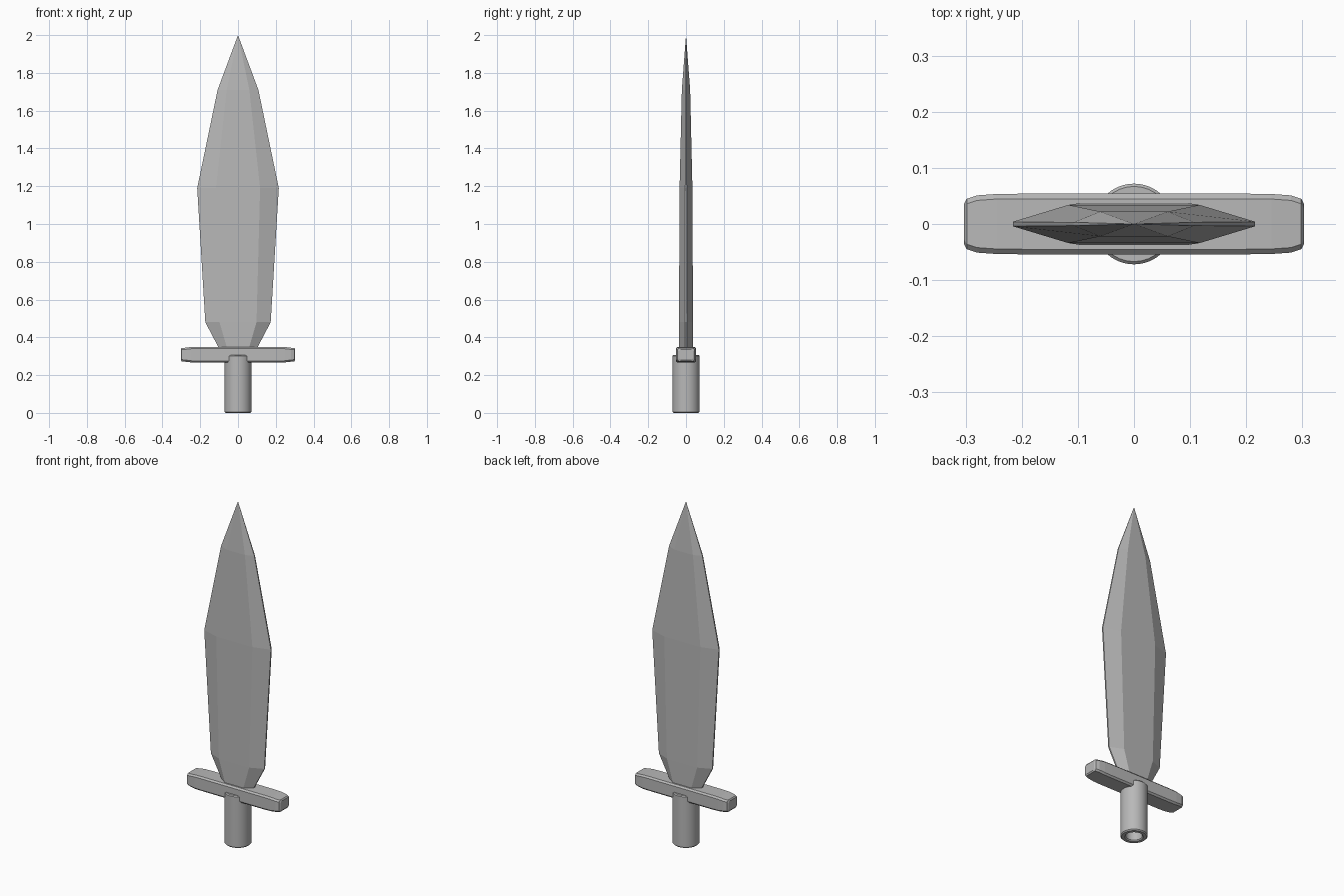
import bpy, bmesh, math

if "Cube" in bpy.data.objects:
    bpy.data.objects.remove(bpy.data.objects["Cube"])

steel = bpy.data.materials.new("grey_steel")
steel.diffuse_color = (0.48, 0.48, 0.48, 1)
steel.use_nodes = True
steel.node_tree.nodes["Principled BSDF"].inputs["Base Color"].default_value = steel.diffuse_color


def loft(name, rings, smooth=False):
    """Skin a list of equal-length point rings and cap both ends."""
    bm = bmesh.new()
    loops = [[bm.verts.new(p) for p in ring] for ring in rings]
    n = len(loops[0])
    for a, b in zip(loops, loops[1:]):
        for i in range(n):
            j = (i + 1) % n
            bm.faces.new((a[i], a[j], b[j], b[i]))
    bm.faces.new(loops[0])
    bm.faces.new(loops[-1])
    bmesh.ops.remove_doubles(bm, verts=bm.verts, dist=0.0002)
    bmesh.ops.recalc_face_normals(bm, faces=bm.faces)
    me = bpy.data.meshes.new(name)
    bm.to_mesh(me)
    bm.free()
    me.materials.append(steel)
    ob = bpy.data.objects.new(name, me)
    bpy.context.collection.objects.link(ob)
    if smooth:
        bpy.ops.object.select_all(action='DESELECT')
        ob.select_set(True)
        bpy.context.view_layer.objects.active = ob
        bpy.ops.object.shade_smooth_by_angle(angle=math.radians(30))
    return ob


# blade: flattened hexagon with blunt edges; z, half width, flat half width, half thickness, edge
def blade_ring(z, w, f, t, e):
    return [(w, -e, z), (w, e, z), (f, t, z), (-f, t, z),
            (-w, e, z), (-w, -e, z), (-f, -t, z), (f, -t, z)]


loft("blade", [blade_ring(*s) for s in (
    (0.32, 0.09, 0.055, 0.034, 0.004),
    (0.35, 0.105, 0.06, 0.036, 0.004),
    (0.48, 0.173, 0.098, 0.037, 0.004),
    (1.19, 0.216, 0.117, 0.034, 0.004),
    (1.71, 0.108, 0.06, 0.022, 0.003),
    (2.00, 0.00005, 0.00005, 0.00005, 0.00005))])


# crossguard: chamfered bar that narrows at both ends
def guard_ring(x, hy, hz, c=0.009, zc=0.308):
    return [(x, y, zc + z) for y, z in (
        (hy, hz - c), (hy - c, hz), (c - hy, hz), (-hy, hz - c),
        (-hy, c - hz), (c - hy, -hz), (hy - c, -hz), (hy, c - hz))]


half = [(0.20, 0.054, 0.042), (0.245, 0.0535, 0.041),
        (0.28, 0.051, 0.037), (0.298, 0.045, 0.035), (0.303, 0.036, 0.028)]
loft("crossguard", [guard_ring(-x, y, z) for x, y, z in reversed(half)]
     + [guard_ring(*s) for s in half])


# hollow round handle socket, open at the bottom
def circle(r, z, n=32):
    return [(r * math.cos(2 * math.pi * i / n), r * math.sin(2 * math.pi * i / n), z)
            for i in range(n)]


loft("handle_socket", [circle(r, z) for r, z in (
    (0.067, 0.306), (0.072, 0.301), (0.072, 0.006), (0.066, 0.0),
    (0.049, 0.0), (0.044, 0.006), (0.044, 0.25))], smooth=True)
